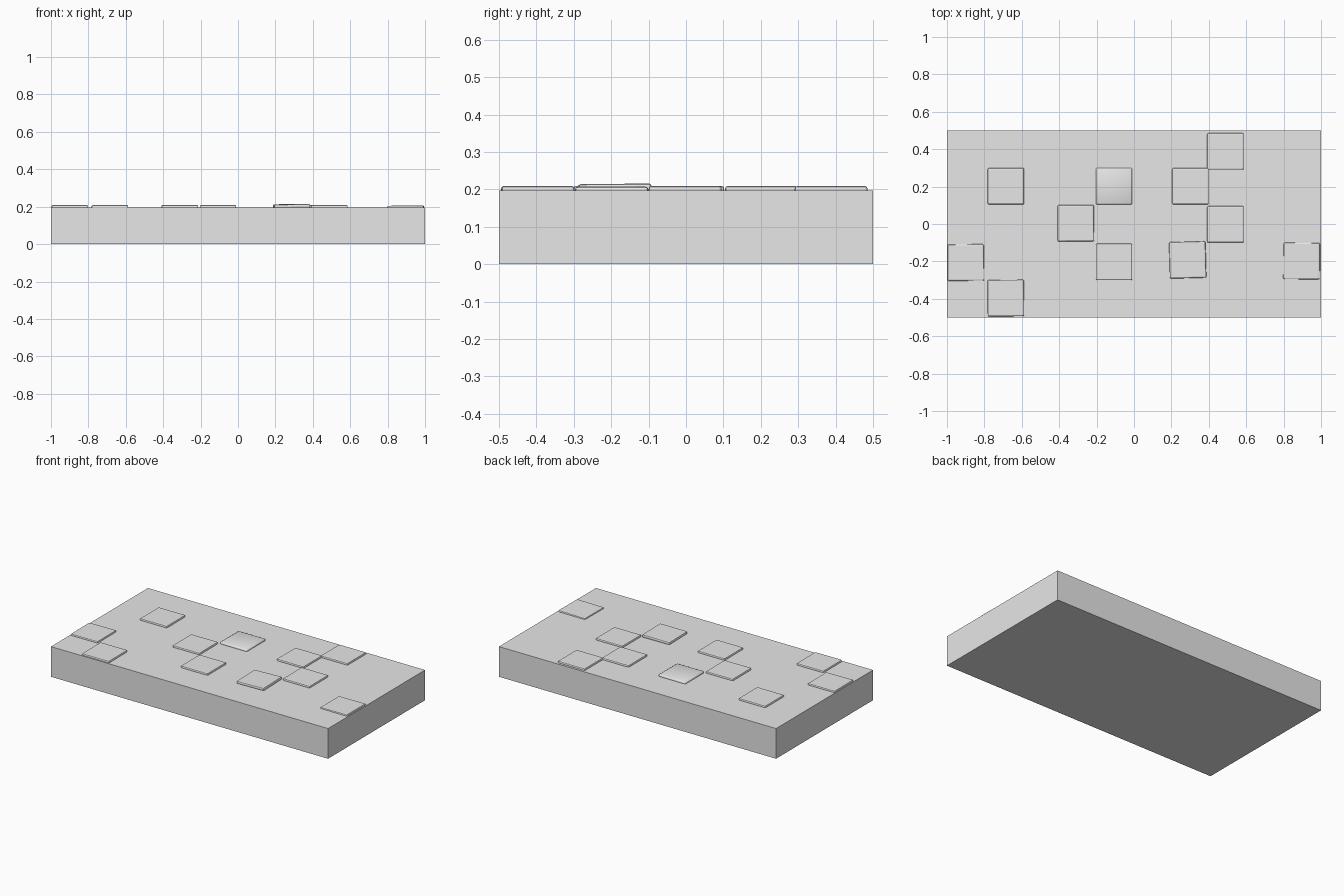
import bpy
import bmesh
from math import radians
from mathutils import Euler, Matrix, Vector

cube = bpy.data.objects.get("Cube")
if cube:
    bpy.data.objects.remove(cube, do_unlink=True)

SLAB_TOP = 0.197
TILE = 0.195

# One plain grey for everything
stone = bpy.data.materials.new("stone_grey")
stone.use_nodes = True
grey = (0.8, 0.8, 0.8, 1.0)
stone.diffuse_color = grey
stone.node_tree.nodes["Principled BSDF"].inputs["Base Color"].default_value = grey


def box(name, size, centre, tilt=(0, 0, 0), bevel=0.0):
    """Box with optional tilt in degrees and rounded edges."""
    bm = bmesh.new()
    bmesh.ops.create_cube(bm, size=1)
    bmesh.ops.scale(bm, vec=size, verts=bm.verts)
    if bevel:
        bmesh.ops.bevel(bm, geom=bm.edges[:], offset=bevel, segments=2,
                        profile=0.5, affect='EDGES')
    turn = Euler([radians(a) for a in tilt]).to_matrix().to_4x4()
    bm.transform(Matrix.Translation(Vector(centre)) @ turn)
    mesh = bpy.data.meshes.new(name)
    bm.to_mesh(mesh)
    bm.free()
    mesh.materials.append(stone)
    obj = bpy.data.objects.new(name, mesh)
    bpy.context.collection.objects.link(obj)
    return obj


# Base slab
box("slab", (2, 1, SLAB_TOP), (0, 0, SLAB_TOP / 2))

# Raised tiles: x, y, top height, tilt
level = (0, 0, 0)
tiles = [
    (-0.685, 0.202, 0.209, level),
    (0.302, 0.202, 0.209, level),
    (0.489, 0.388, 0.209, level),
    (-0.311, 0.004, 0.209, (0, 0, 0.4)),
    (0.489, -0.002, 0.209, level),
    (-0.899, -0.206, 0.208, (0, 0, 0.4)),
    (-0.107, -0.203, 0.209, level),
    (0.287, -0.192, 0.2135, (0.4, -0.9, 1.5)),
    (0.896, -0.198, 0.206, (0, -0.7, -0.4)),
    (-0.685, -0.396, 0.209, (0, 0, 0.4)),
]
THICK = 0.02
for i, (x, y, top, tilt) in enumerate(tiles, 1):
    box(f"raised_tile_{i}", (TILE, TILE, THICK), (x, y, top - THICK / 2), tilt, 0.007)

# One softly shaded tile
soft = box("soft_tile", (TILE, TILE, THICK), (-0.107, 0.202, 0.209 - THICK / 2), bevel=0.007)
for face in soft.data.polygons:
    face.use_smooth = True
